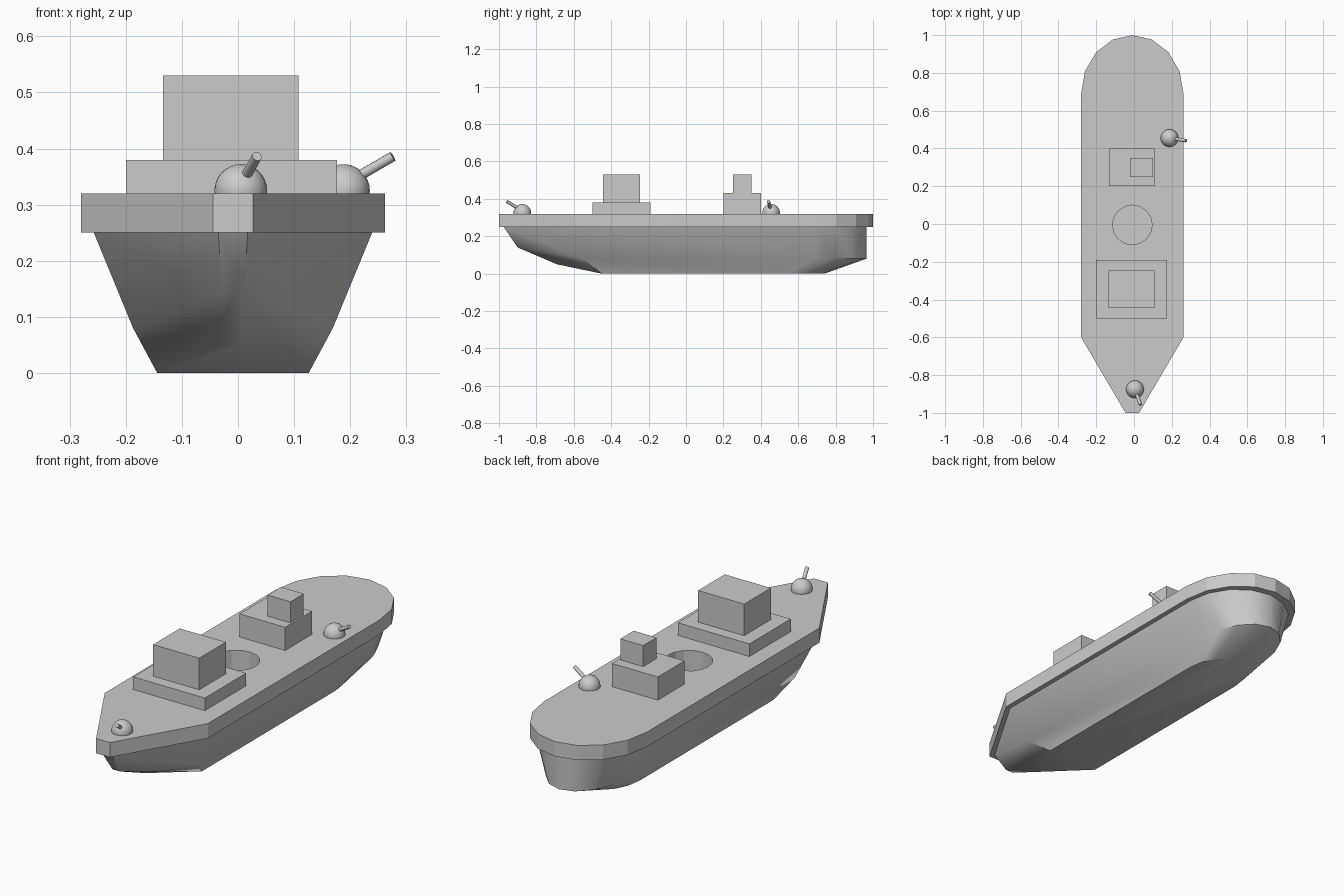
import bpy, bmesh, math
from mathutils import Vector

cube = bpy.data.objects.get("Cube")
if cube:
    bpy.data.objects.remove(cube, do_unlink=True)

CX = -0.009          # hull centreline
DECK_Z = 0.32

grey = bpy.data.materials.new("ship grey")
grey.use_nodes = True
grey.diffuse_color = (0.6, 0.6, 0.6, 1)
grey.node_tree.nodes["Principled BSDF"].inputs["Base Color"].default_value = (0.6, 0.6, 0.6, 1)


def finish(bm, name):
    bmesh.ops.recalc_face_normals(bm, faces=bm.faces)
    mesh = bpy.data.meshes.new(name)
    bm.to_mesh(mesh)
    bm.free()
    mesh.materials.append(grey)
    obj = bpy.data.objects.new(name, mesh)
    bpy.context.collection.objects.link(obj)
    return obj


def activate(obj):
    bpy.ops.object.select_all(action='DESELECT')
    obj.select_set(True)
    bpy.context.view_layer.objects.active = obj


def smooth(obj, degrees):
    activate(obj)
    bpy.ops.object.shade_smooth_by_angle(angle=math.radians(degrees))


def outline(bow, side, stern_start, stern_end):
    """Ship plan: bow and side are (half width, y, z), the stern is half an ellipse."""
    half, _, z = side
    pts = [(CX - half, side[1], z), (CX - bow[0], bow[1], bow[2]),
           (CX + bow[0], bow[1], bow[2]), (CX + half, side[1], z)]
    for i in range(9):
        a = math.pi * i / 8
        pts.append((CX + half * math.cos(a),
                    stern_start + (stern_end - stern_start) * math.sin(a), z))
    return pts


def loft(name, rings):
    """Skin a stack of outlines and close both ends."""
    bm = bmesh.new()
    loops = [[bm.verts.new(p) for p in ring] for ring in rings]
    n = len(loops[0])
    for a, b in zip(loops, loops[1:]):
        for i in range(n):
            j = (i + 1) % n
            bm.faces.new((a[i], a[j], b[j], b[i]))
    for loop in (loops[0], loops[-1]):
        bm.faces.new(loop[:4])                    # bow panel
        bm.faces.new([loop[0]] + loop[3:])        # main panel
    return finish(bm, name)


def box(name, x0, x1, y0, y1, z0, z1):
    bm = bmesh.new()
    bmesh.ops.create_cube(bm, size=1)
    for v in bm.verts:
        v.co = ((x0 + x1) / 2 + v.co.x * (x1 - x0),
                (y0 + y1) / 2 + v.co.y * (y1 - y0),
                (z0 + z1) / 2 + v.co.z * (z1 - z0))
    return finish(bm, name)


def rod(name, start, end, radius, sides):
    start, end = Vector(start), Vector(end)
    bm = bmesh.new()
    bmesh.ops.create_cone(bm, cap_ends=True, segments=sides, radius1=radius,
                          radius2=radius, depth=(end - start).length)
    turn = (end - start).to_track_quat('Z', 'Y')
    for v in bm.verts:
        v.co = turn @ v.co + (start + end) / 2
    return finish(bm, name)


def gun(name, x, y, tip):
    # Domed mount
    bm = bmesh.new()
    bmesh.ops.create_uvsphere(bm, u_segments=24, v_segments=16, radius=0.047)
    bmesh.ops.bisect_plane(bm, geom=bm.verts[:] + bm.edges[:] + bm.faces[:],
                           plane_co=(0, 0, -0.005), plane_no=(0, 0, -1), clear_outer=True)
    bmesh.ops.holes_fill(bm, edges=[e for e in bm.edges if e.is_boundary])
    bmesh.ops.translate(bm, verts=bm.verts, vec=(x, y, 0.325))
    smooth(finish(bm, name + "_dome"), 40)
    # Barrel
    smooth(rod(name + "_barrel", (x, y, 0.335), tip, 0.009, 12), 40)


# Hull and overhanging deck
hull = loft("hull", [
    outline((0.026, -0.975, 0.25), (0.248, -0.6, 0.25), 0.69, 0.965),
    outline((0.02, -0.9, 0.14), (0.178, -0.55, 0.08), 0.69, 0.965),
    outline((0.013, -0.69, 0.05), (0.135, -0.45, 0), 0.55, 0.74)])
deck = loft("deck", [
    outline((0.036, -1, z), (0.271, -0.6, z), 0.69, 1) for z in (0.25, DECK_Z)])

# Round cargo wells cut through the deck into the hull
for y in (-0.655, -0.005, 0.64):
    cutter = rod("well_cutter", (CX, y, 0.12), (CX, y, 0.5), 0.105, 16)
    cutter.hide_render = True
    for target in (deck, hull):
        mod = target.modifiers.new("well", 'BOOLEAN')
        mod.operation = 'DIFFERENCE'
        mod.solver = 'EXACT'
        mod.object = cutter
        activate(target)
        bpy.ops.object.modifier_apply(modifier=mod.name)
    bpy.data.objects.remove(cutter, do_unlink=True)
smooth(hull, 35)
smooth(deck, 20)

# Deckhouses
box("bridge_base", -0.2, 0.176, -0.5, -0.19, DECK_Z, 0.38)
box("bridge_tower", -0.134, 0.108, -0.445, -0.245, 0.38, 0.53)
box("aft_house", -0.132, 0.108, 0.2, 0.4, DECK_Z, 0.43)
box("aft_tower", -0.02, 0.1, 0.25, 0.35, 0.43, 0.53)

# Guns
gun("bow_gun", 0.005, -0.875, (0.034, -0.957, 0.386))
gun("stern_gun", 0.188, 0.455, (0.276, 0.441, 0.386))
